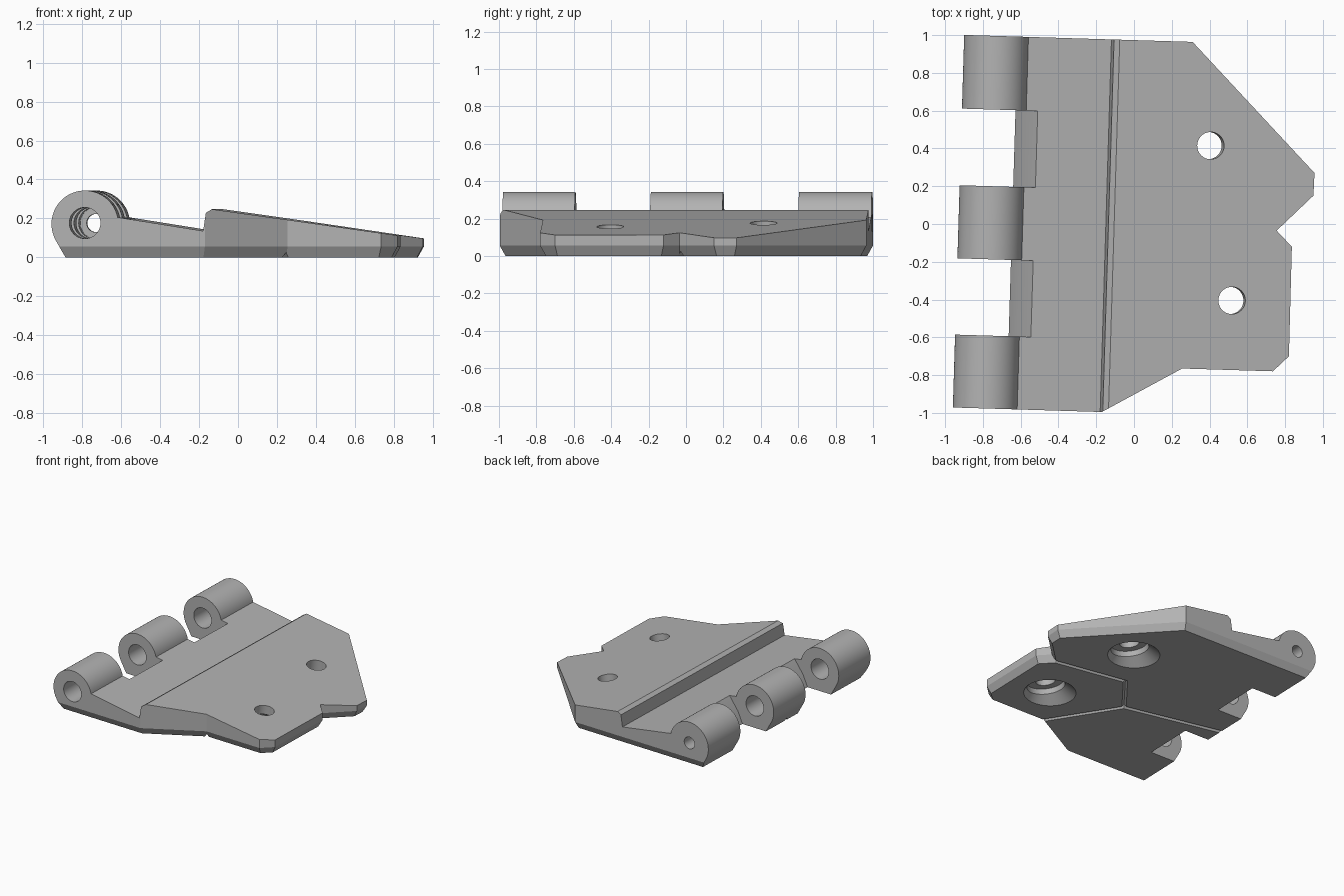
import bpy, bmesh, math
from mathutils import Vector, Matrix

cube = bpy.data.objects.get("Cube")
if cube:
    bpy.data.objects.remove(cube, do_unlink=True)

grey = bpy.data.materials.new("plain_grey")
grey.use_nodes = True
COLOUR = (0.45, 0.45, 0.45, 1)
grey.diffuse_color = COLOUR
grey.node_tree.nodes["Principled BSDF"].inputs["Base Color"].default_value = COLOUR


def solid(name, rings):
    """Closed mesh lofted through rings with equal point counts."""
    bm = bmesh.new()
    loops = [[bm.verts.new(p) for p in ring] for ring in rings]
    n = len(loops[0])
    for a, b in zip(loops, loops[1:]):
        for i in range(n):
            j = (i + 1) % n
            bm.faces.new((a[i], a[j], b[j], b[i]))
    bm.faces.new(loops[0][::-1])
    bm.faces.new(loops[-1])
    bmesh.ops.recalc_face_normals(bm, faces=bm.faces)
    mesh = bpy.data.meshes.new(name)
    bm.to_mesh(mesh)
    bm.free()
    mesh.materials.append(grey)
    ob = bpy.data.objects.new(name, mesh)
    bpy.context.collection.objects.link(ob)
    return ob


def along_y(name, profile, y0, y1):
    return solid(name, [[(x, y, z) for x, z in profile] for y in (y0, y1)])


def circle(cx, cy, r, start=0, end=360, n=48):
    return [(cx + r * math.cos(math.radians(start + (end - start) * i / n)),
             cy + r * math.sin(math.radians(start + (end - start) * i / n)))
            for i in range(n if end - start == 360 else n + 1)]


def inset(points, d):
    """Mitred inward offset of a counter-clockwise outline."""
    out = []
    pts = [Vector(p) for p in points]
    for i, p in enumerate(pts):
        a = (p - pts[i - 1]).normalized()
        b = (pts[(i + 1) % len(pts)] - p).normalized()
        na, nb = Vector((-a.y, a.x)), Vector((-b.y, b.x))
        out.append(p + (na + nb) * d / (1 + na.dot(nb)))
    return out


def combine(target, tool, operation):
    tool.hide_render = True
    mod = target.modifiers.new(operation, 'BOOLEAN')
    mod.operation = operation
    mod.solver = 'EXACT'
    mod.object = tool
    bpy.context.view_layer.objects.active = target
    bpy.ops.object.modifier_apply(modifier=mod.name)
    bpy.data.objects.remove(tool, do_unlink=True)


# Side profile: barrel, sloping web, step and sloping plate
AX, AZ, R = -0.757, 0.171, 0.172
profile = circle(AX, AZ, R, 11.5, 210) + [
    (-0.858, 0), (1.2, 0), (1.2, 0.061), (-0.105, 0.247),
    (-0.135, 0.228), (-0.149, 0.135)]
hinge = along_y("hinge_plate", profile, -1.3, 1.3)

# Plan outline with a chamfered lower edge
outline = [(-1.3, -1.0), (-0.14, -1.0), (0.278, -0.757), (0.759, -0.757),
           (0.841, -0.675), (0.839, -0.095), (0.756, -0.012),
           (0.945, 0.179), (0.947, 0.299), (0.281, 0.973), (-1.3, 0.973)]
layers = [(-0.055, 0.06), (0.055, 0), (0.6, 0)]
combine(hinge, solid("outline", [[(p[0], p[1], z) for p in inset(outline, d)]
                                 for z, d in layers]), 'INTERSECT')

# Gaps between the knuckles
gap = [(-1.3, -0.1), (-0.69, -0.1), (-0.605, 0.09), (-0.528, 0.195),
       (-0.45, 0.3), (-0.45, 0.6), (-1.3, 0.6)]
for y0, y1 in ((-0.614, -0.21), (0.177, 0.583)):
    combine(hinge, along_y("gap", gap, y0, y1), 'DIFFERENCE')

# Pin bore, narrower through the far end
for radius, y0, y1 in ((0.08, -1.2, 0.85), (0.047, 0.7, 1.2)):
    combine(hinge, along_y("bore", circle(AX, AZ + 0.005, radius), y0, y1),
            'DIFFERENCE')

# Screw holes square to the sloping plate, countersunk underneath
SLOPE = math.atan(0.143)
for x, y in ((0.392, 0.427), (0.532, -0.389)):
    place = Matrix.Translation((x - 0.024, y, 0)) @ Matrix.Rotation(SLOPE, 4, 'Y')
    steps = [(0.24, -0.05), (0.14, 0.045), (0.135, 0.085),
             (0.072, 0.085), (0.072, 0.5)]
    rings = [[place @ Vector((px, py, z)) for px, py in circle(0, 0, r)]
             for r, z in steps]
    combine(hinge, solid("screw_hole", rings), 'DIFFERENCE')

# V grooves dividing the underside
back_node, front_node = (0.147, 0.085), (-0.08, -0.22)
grooves = [(back_node, front_node), (back_node, (0.82, -0.02)),
           (back_node, (-0.25, 1.02)), (front_node, (0.31, -0.8)),
           (front_node, (-0.92, -0.05))]
for a, b in grooves:
    a, b = Vector(a), Vector(b)
    d = (b - a).normalized()
    side = Vector((-d.y, d.x)) * 0.032
    rings = [[(*(p + side), -0.025), (*(p - side), -0.025), (*p, 0.025)]
             for p in (a - d * 0.008, b)]
    combine(hinge, solid("groove", rings), 'DIFFERENCE')

# Slight turn of the whole plate, then smooth the round parts
hinge.data.transform(Matrix.Rotation(math.radians(-1.74), 4, 'Z'))
bpy.ops.object.select_all(action='DESELECT')
hinge.select_set(True)
bpy.context.view_layer.objects.active = hinge
bpy.ops.object.shade_smooth_by_angle(angle=math.radians(25))
